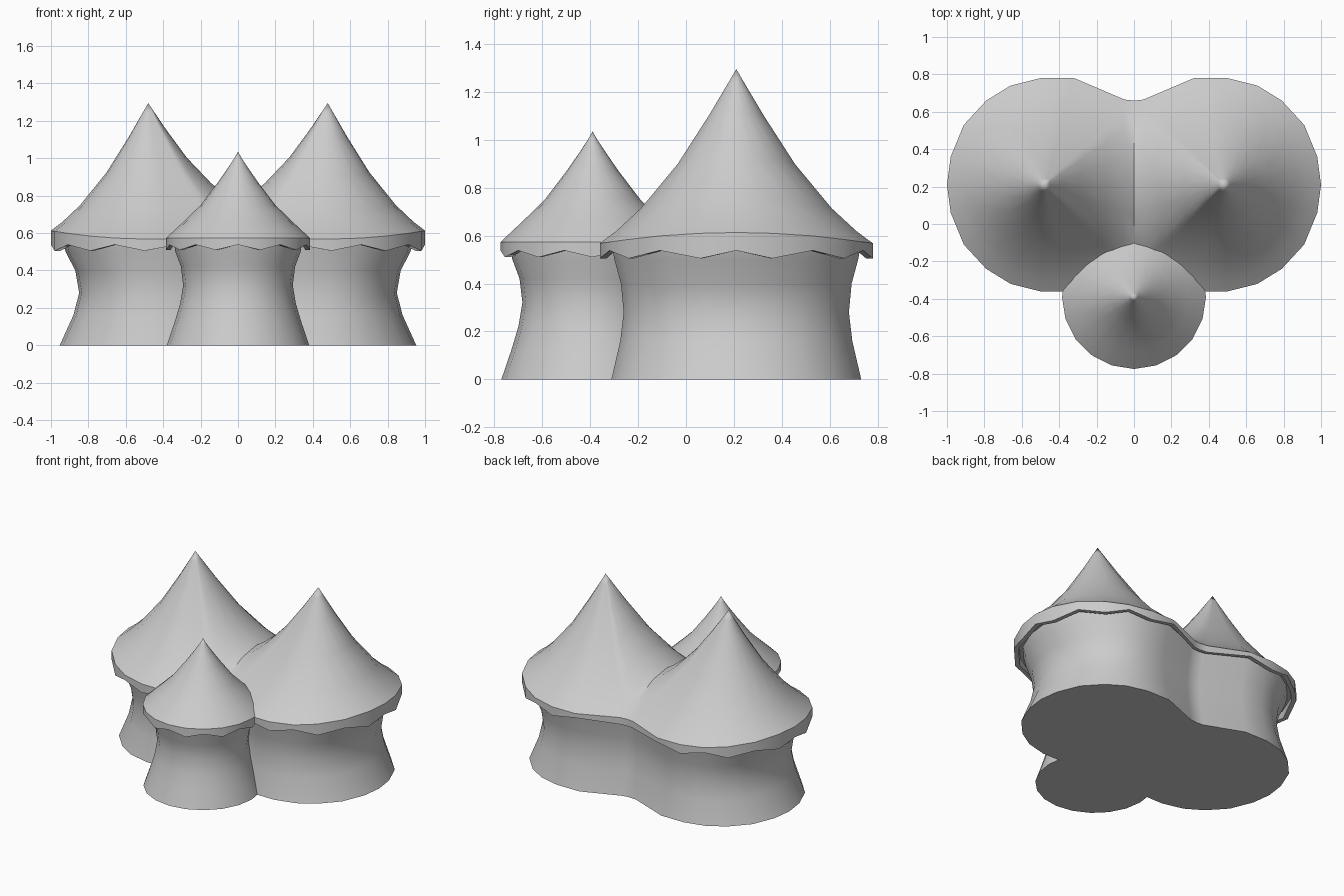
import bpy, bmesh, math

if "Cube" in bpy.data.objects:
    bpy.data.objects.remove(bpy.data.objects["Cube"])

CX, CY = 0.48, 0.21          # centre of the right-hand big tent


def ring(bm, pts):
    return [bm.verts.new(p) for p in pts]


def loft(bm, a, b, closed):
    n = len(a)
    for i in range(n if closed else n - 1):
        j = (i + 1) % n
        bm.faces.new((a[i], a[j], b[j], b[i]))


def fan(bm, tip, r):
    for i in range(len(r)):
        bm.faces.new((tip, r[i], r[(i + 1) % len(r)]))


def finish(bm, name):
    bmesh.ops.recalc_face_normals(bm, faces=bm.faces)
    me = bpy.data.meshes.new(name)
    bm.to_mesh(me)
    bm.free()
    ob = bpy.data.objects.new(name, me)
    bpy.context.collection.objects.link(ob)
    bpy.ops.object.select_all(action='DESELECT')
    ob.select_set(True)
    bpy.context.view_layer.objects.active = ob
    bpy.ops.object.shade_smooth_by_angle(angle=math.radians(40))
    return ob


# Twin tent: half outline from the back valley round to the front valley
back = [(0, .66), (.05, .665), (.32, .78), (.5, .78), (.66, .74),
        (.79, .66), (.91, .53), (.98, .36), (1.0, .21)]
outline = back + [(x, 2 * CY - y) for x, y in back[-2::-1]]
last = len(outline) - 1


def edge_z(x, y):
    c = max(0, (x - CX) / 0.52)
    return 0.568 + 0.045 * c * c


def scallop(i):
    if min(i, last - i) < 2:
        return 0.52
    return 0.505 if i % 2 else 0.538


def inset(sx, sy, zs):
    pts = []
    for i, (x, y) in enumerate(outline):
        z = zs(i) if callable(zs) else zs
        nx = CX + (x - CX) * sx if x > CX else x
        pts.append((nx, CY + (y - CY) * sy, z))
    return pts


bm = bmesh.new()
# roof: rings blend from the eaves and the saddle up to the peak
eaves = [(x, y, edge_z(x, y)) for x, y in outline]
saddle = [(0, -.12, .655), (0, .05, .735), (0, .21, .76),
          (0, .37, .735), (0, .54, .655)]
prev = None
for f, g in [(1, 0), (.88, .07), (.7, .20), (.43, .455), (.2, .735), (.06, .92)]:
    r = ring(bm, [(CX + (x - CX) * f, CY + (y - CY) * f, z + (1.295 - z) * g)
                  for x, y, z in eaves + saddle])
    if prev:
        loft(bm, prev, r, True)
    else:
        rim = r[:len(eaves)]
    prev = r
fan(bm, bm.verts.new((CX, CY, 1.295)), prev)
# scalloped rim and curved wall
prev = rim
for sx, sy, z in [(1, 1, scallop), (.94, .95, scallop), (.93, .94, .555),
                  (.88, .91, .555), (.85, .893, .5), (.75, .845, .4),
                  (.71, .825, .28), (.77, .85, .16), (.91, .915, 0)]:
    r = ring(bm, inset(sx, sy, z))
    loft(bm, prev, r, False)
    prev = r
bm.faces.new(prev)
bmesh.ops.mirror(bm, geom=bm.verts[:] + bm.edges[:] + bm.faces[:],
                 axis='X', merge_dist=1e-4)
finish(bm, "twin_tent")

# Small front tent: lathed with a scalloped rim
N, FY = 20, -0.39


def circle(r, z):
    pts = []
    for i in range(N):
        a = 2 * math.pi * i / N - math.pi / 2
        h = z if z is not None else (0.51 if i % 2 else 0.538)
        pts.append((r * math.cos(a), FY + r * math.sin(a), h))
    return pts


bm = bmesh.new()
tip = bm.verts.new((0, FY, 1.035))
prev = None
for r, z in [(.02, 1.0), (.055, .947), (.11, .868), (.2, .75), (.29, .662),
             (.385, .573), (.385, None), (.36, None), (.355, .56), (.345, .56),
             (.335, .5), (.305, .42), (.293, .32), (.31, .22), (.34, .12),
             (.381, 0)]:
    c = ring(bm, circle(r, z))
    if prev:
        loft(bm, prev, c, True)
    else:
        fan(bm, tip, c)
    prev = c
bm.faces.new(prev)
finish(bm, "front_tent")
